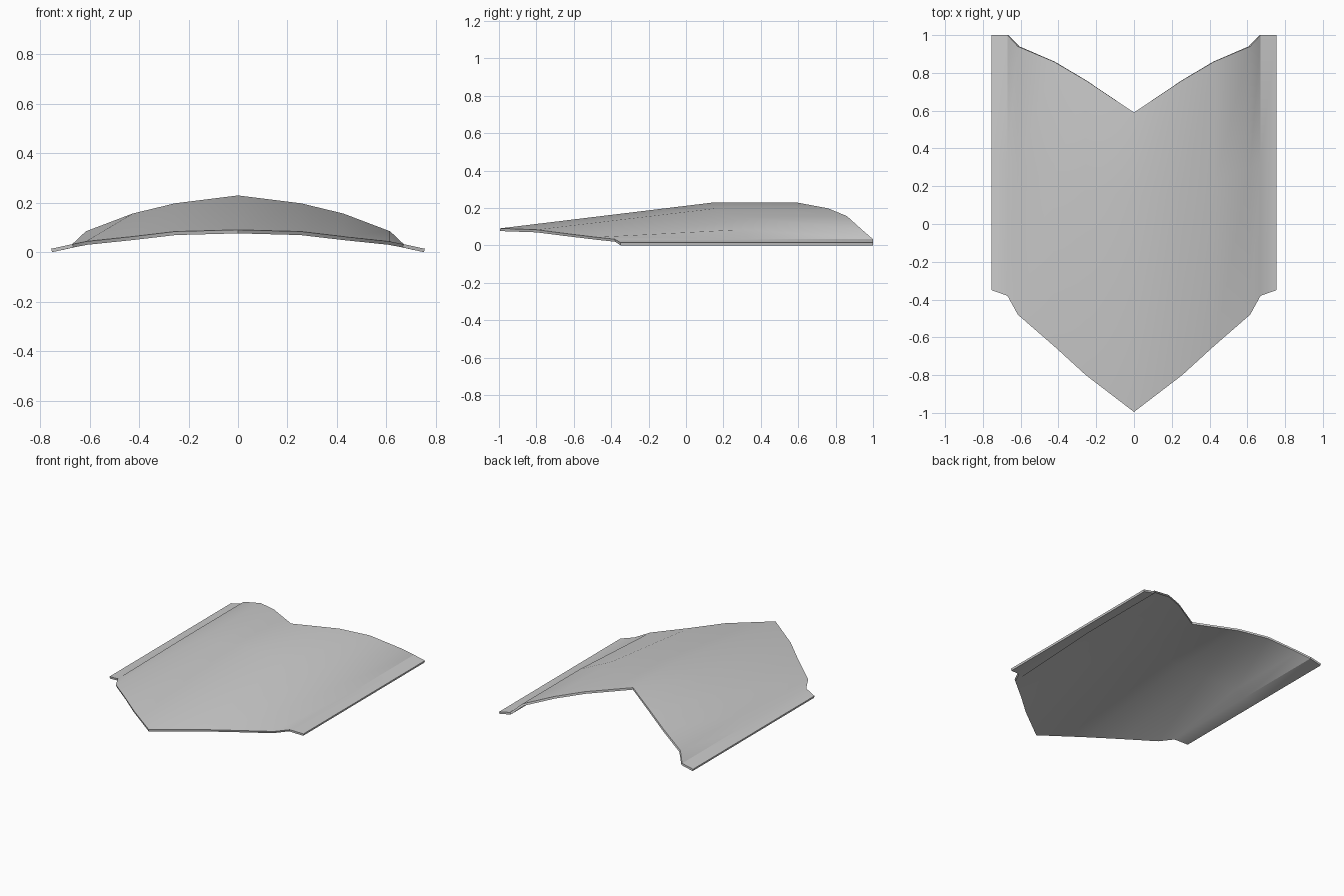
import bpy, bmesh

if "Cube" in bpy.data.objects:
    bpy.data.objects.remove(bpy.data.objects["Cube"])

# Half cross-section columns: x, (front y, z), (middle y, z), (back y, z)
columns = [
    (0.000, (-0.995, 0.091), (0.15, 0.230), (0.59, 0.230)),
    (0.255, (-0.80, 0.084), (0.16, 0.198), (0.76, 0.198)),
    (0.425, (-0.645, 0.064), (0.22, 0.157), (0.86, 0.157)),
    (0.615, (-0.48, 0.044), (0.30, 0.085), (0.94, 0.085)),
    (0.670, (-0.38, 0.033), (0.33, 0.033), (1.00, 0.033)),
    (0.755, (-0.35, 0.0145), (0.35, 0.0145), (1.00, 0.0145)),
]

# Full sheet: mirrored columns joined by quads
full = [(-c[0],) + c[1:] for c in reversed(columns[1:])] + columns
bm = bmesh.new()
grid = [[bm.verts.new((c[0], y, z)) for y, z in c[1:]] for c in full]
for a, b in zip(grid, grid[1:]):
    for j in range(2):
        bm.faces.new((a[j], b[j], b[j + 1], a[j + 1]))
bmesh.ops.recalc_face_normals(bm, faces=bm.faces)
if sum(f.normal.z for f in bm.faces) < 0:
    bmesh.ops.reverse_faces(bm, faces=bm.faces)
mesh = bpy.data.meshes.new("curved_plate")
bm.to_mesh(mesh)
bm.free()
plate = bpy.data.objects.new("curved_plate", mesh)
bpy.context.collection.objects.link(plate)
bpy.context.view_layer.objects.active = plate
plate.select_set(True)

# Plate thickness, added underneath
solid = plate.modifiers.new("thickness", 'SOLIDIFY')
solid.thickness = 0.0145
solid.offset = -1
bpy.ops.object.modifier_apply(modifier=solid.name)
bpy.ops.object.shade_smooth_by_angle()
